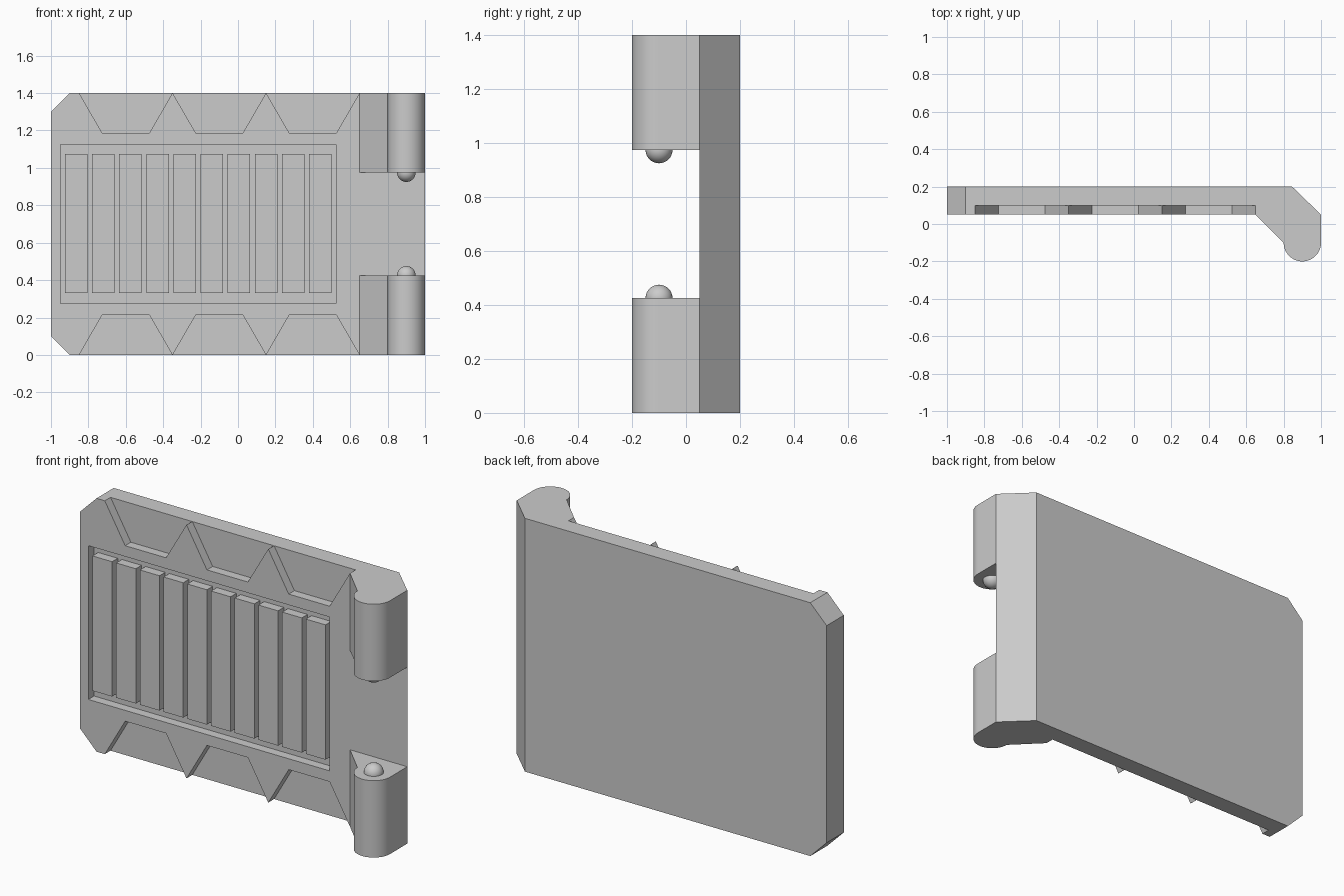
import bpy, bmesh, math
from mathutils import Vector

cube = bpy.data.objects.get("Cube")
if cube:
    bpy.data.objects.remove(cube, do_unlink=True)

HEIGHT, FRONT, FLOOR, BACK = 1.4, 0.05, 0.1, 0.2
HINGE = 0.425        # height of each hinge block
PIN_X, PIN_Y, BARREL = 0.9, -0.1, 0.1

grey = bpy.data.materials.new("plain_grey")
grey.use_nodes = True
grey.diffuse_color = (0.6, 0.6, 0.6, 1)
grey.node_tree.nodes["Principled BSDF"].inputs["Base Color"].default_value = (0.6, 0.6, 0.6, 1)


def make_object(name, bm):
    bmesh.ops.recalc_face_normals(bm, faces=bm.faces)
    mesh = bpy.data.meshes.new(name)
    bm.to_mesh(mesh)
    bm.free()
    mesh.materials.append(grey)
    obj = bpy.data.objects.new(name, mesh)
    bpy.context.collection.objects.link(obj)
    return obj


def add_prism(bm, outline, axis, lo, hi):
    """Extrude a closed 2D outline along y (outline in xz) or z (outline in xy)."""
    def place(p, d):
        return (p[0], d, p[1]) if axis == "y" else (p[0], p[1], d)
    face = bm.faces.new([bm.verts.new(place(p, lo)) for p in outline])
    new = bmesh.ops.extrude_face_region(bm, geom=[face])["geom"]
    shift = Vector(place((0, 0), hi - lo))
    bmesh.ops.translate(bm, vec=shift, verts=[g for g in new if isinstance(g, bmesh.types.BMVert)])


def prism(name, outline, axis, lo, hi):
    bm = bmesh.new()
    add_prism(bm, outline, axis, lo, hi)
    return make_object(name, bm)


def rect(x0, x1, z0, z1):
    return [(x0, z0), (x1, z0), (x1, z1), (x0, z1)]


def select_only(obj):
    bpy.ops.object.select_all(action="DESELECT")
    obj.select_set(True)
    bpy.context.view_layer.objects.active = obj


def cut(obj, cutter):
    cutter.hide_render = True
    mod = obj.modifiers.new("cut", "BOOLEAN")
    mod.operation = "DIFFERENCE"
    mod.solver = "EXACT"
    mod.object = cutter
    select_only(obj)
    bpy.ops.object.modifier_apply(modifier=mod.name)
    bpy.data.objects.remove(cutter, do_unlink=True)


# Door plate with clipped corners on one side and a sloped back edge on the other
plate = prism("door_plate",
              [(-0.9, 0), (1, 0), (1, HEIGHT), (-0.9, HEIGHT), (-1, HEIGHT - 0.1), (-1, 0.1)],
              "y", FRONT, BACK)
for v in plate.data.vertices:
    if v.co.x > 0.99 and v.co.y > 0.15:
        v.co.x = 0.845

# Trapezoid notches along the upper and lower edges
notch = [(0.65, HEIGHT + 0.1), (-0.85, HEIGHT + 0.1)]
for i in range(3):
    x = -0.85 + 0.5 * i
    notch += [(x, HEIGHT + 0.001), (x + 0.125, 1.185), (x + 0.375, 1.185)]
notch.append((0.65, HEIGHT + 0.001))
for flip in (False, True):
    outline = [(x, HEIGHT - z) if flip else (x, z) for x, z in notch]
    cut(plate, prism("notch_cutter", outline, "y", -0.1, FLOOR))

# Sunken grille panel
cut(plate, prism("panel_cutter", rect(-0.95, 0.525, 0.275, 1.125), "y", -0.1, FLOOR))

# Row of upright slats, flush with the plate front
bm = bmesh.new()
for i in range(10):
    x = -0.925 + 0.145 * i
    add_prism(bm, rect(x, x + 0.12, 0.33, 1.075), "y", FRONT, FLOOR)
make_object("grille_slats", bm)

# Hinge blocks with rounded barrels, and ball pins facing each other
profile = [(1, FRONT), (0.65, FRONT)]
for i in range(33):
    a = math.pi + math.pi * i / 32
    profile.append((PIN_X + BARREL * math.cos(a), PIN_Y + BARREL * math.sin(a)))
for side, lo, hi, pin_z in (("lower", 0, HINGE, HINGE),
                            ("upper", HEIGHT - HINGE, HEIGHT, HEIGHT - HINGE)):
    hinge = prism(side + "_hinge", profile, "z", lo, hi)
    bm = bmesh.new()
    bmesh.ops.create_uvsphere(bm, u_segments=32, v_segments=16, radius=0.05)
    bmesh.ops.translate(bm, vec=(PIN_X, PIN_Y, pin_z), verts=bm.verts)
    pin = make_object(side + "_hinge_pin", bm)
    for obj in (hinge, pin):
        select_only(obj)
        bpy.ops.object.shade_smooth_by_angle(angle=math.radians(30))
